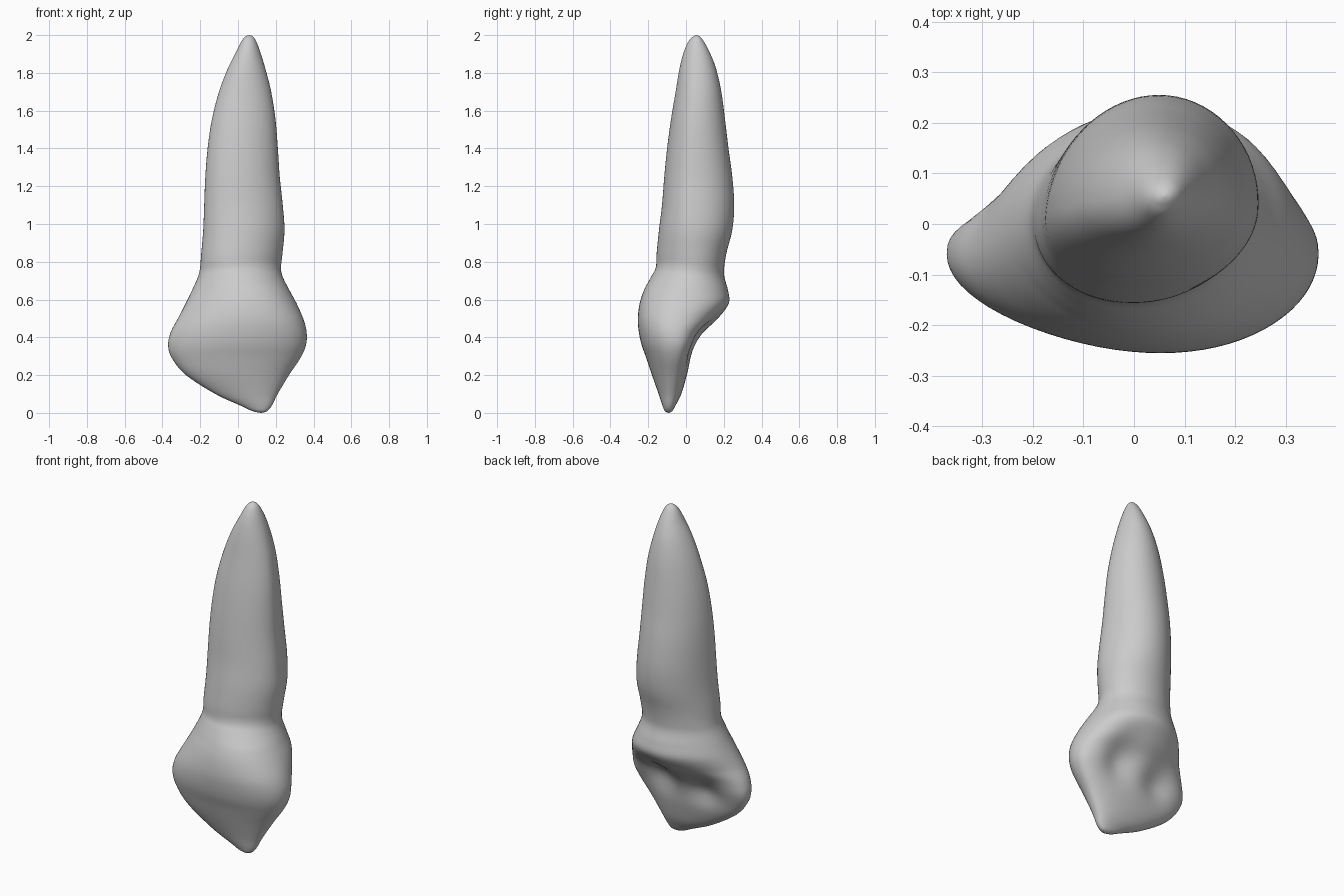
import bpy
import bmesh
import math
from mathutils import Vector

default_cube = bpy.data.objects.get("Cube")
if default_cube:
    bpy.data.objects.remove(default_cube)

SEGMENTS = 72
STEPS = 5

# Cross-sections: height, x min, x max, front y, back y, y of the widest line
CROWN = [
    (0, .12, .125, -.093, -.09, -.09),
    (.01, .075, .155, -.112, -.073, -.09),
    (.04, .01, .18, -.125, -.055, -.09),
    (.1, -.12, .21, -.145, -.025, -.085),
    (.2, -.275, .27, -.18, .005, -.075),
    (.29, -.35, .33, -.21, .03, -.065),
    (.36, -.37, .36, -.235, .06, -.06),
    (.43, -.355, .363, -.25, .105, -.06),
    (.5, -.318, .345, -.255, .175, -.055),
    (.58, -.277, .31, -.245, .228, -.03),
    (.65, -.243, .272, -.222, .222, -.01),
    (.72, -.212, .237, -.185, .203, .01),
]
ROOT = [
    (.77, -.2, .227, -.16, .202, .02),
    (.85, -.193, .235, -.155, .215, .02),
    (.97, -.183, .245, -.143, .245, .02),
    (1.1, -.178, .236, -.127, .255, .02),
    (1.25, -.172, .22, -.115, .245, .025),
    (1.4, -.16, .21, -.1, .225, .03),
    (1.55, -.138, .198, -.08, .207, .035),
    (1.7, -.1, .175, -.055, .187, .045),
    (1.82, -.055, .145, -.035, .16, .05),
    (1.91, -.01, .118, -.012, .125, .055),
    (1.97, .02, .095, .015, .092, .055),
    (1.993, .04, .078, .038, .072, .055),
    (2, .058, .062, .053, .057, .055),
]


def blend(rows):
    """Smooth the stack of sections with a Catmull-Rom spline."""
    points = [Vector(row) for row in rows]
    points = [points[0]] + points + [points[-1]]
    result = []
    for a, b, c, d in zip(points, points[1:], points[2:], points[3:]):
        for step in range(STEPS):
            t = step / STEPS
            result.append(b + (c - a) * (t / 2)
                          + (a * 2 - b * 5 + c * 4 - d) * (t * t / 2)
                          + (b * 3 - a - c * 3 + d) * (t ** 3 / 2))
    result.append(points[-1])
    return result


def hollow(x, z, centre_x, centre_z, width, height):
    return math.exp(-((x - centre_x) / width) ** 2 - ((z - centre_z) / height) ** 2)


def ring_point(section, angle):
    z, left, right, front, back, middle = section
    s = math.sin(angle)
    half = (right - left) / 2
    x = (left + right) / 2 + half * math.cos(angle)
    # The crown bulges toward one side; the root leans from front to back
    crown_amount = min(1, max(0, (.8 - z) / .15))
    lean = crown_amount * s * s * .12 + (1 - crown_amount) * s * .1
    x += half * lean
    if s < 0:
        return Vector((x, middle - (front - middle) * s, z))
    # Rear face: squarer near the biting edge, with two shallow hollows
    flatness = 1 - .25 * min(1, max(0, (.5 - z) / .15))
    y = middle + (back - middle) * max(s, 0) ** flatness
    dip = .05 * hollow(x, z, .14, .4, .1, .11) + .04 * hollow(x, z, -.14, .35, .1, .09)
    return Vector((x, y - dip * s, z))


def loft(name, sections, material):
    bm = bmesh.new()
    rings = []
    for section in sections:
        rings.append([bm.verts.new(ring_point(section, math.tau * i / SEGMENTS))
                      for i in range(SEGMENTS)])
    for lower, upper in zip(rings, rings[1:]):
        for i in range(SEGMENTS):
            j = (i + 1) % SEGMENTS
            bm.faces.new((lower[i], lower[j], upper[j], upper[i]))
    bm.faces.new(list(reversed(rings[0])))
    bm.faces.new(rings[-1])
    bmesh.ops.recalc_face_normals(bm, faces=bm.faces)
    mesh = bpy.data.meshes.new(name)
    bm.to_mesh(mesh)
    bm.free()
    mesh.materials.append(material)
    mesh.shade_smooth()
    obj = bpy.data.objects.new(name, mesh)
    bpy.context.collection.objects.link(obj)
    return obj


# Single enamel colour
enamel = bpy.data.materials.new("enamel_grey")
enamel.use_nodes = True
colour = (.6, .6, .6, 1)
enamel.diffuse_color = colour
enamel.node_tree.nodes["Principled BSDF"].inputs["Base Color"].default_value = colour

# Crown and root as one continuous surface
loft("tooth_crown_and_root", blend(CROWN + ROOT), enamel)
